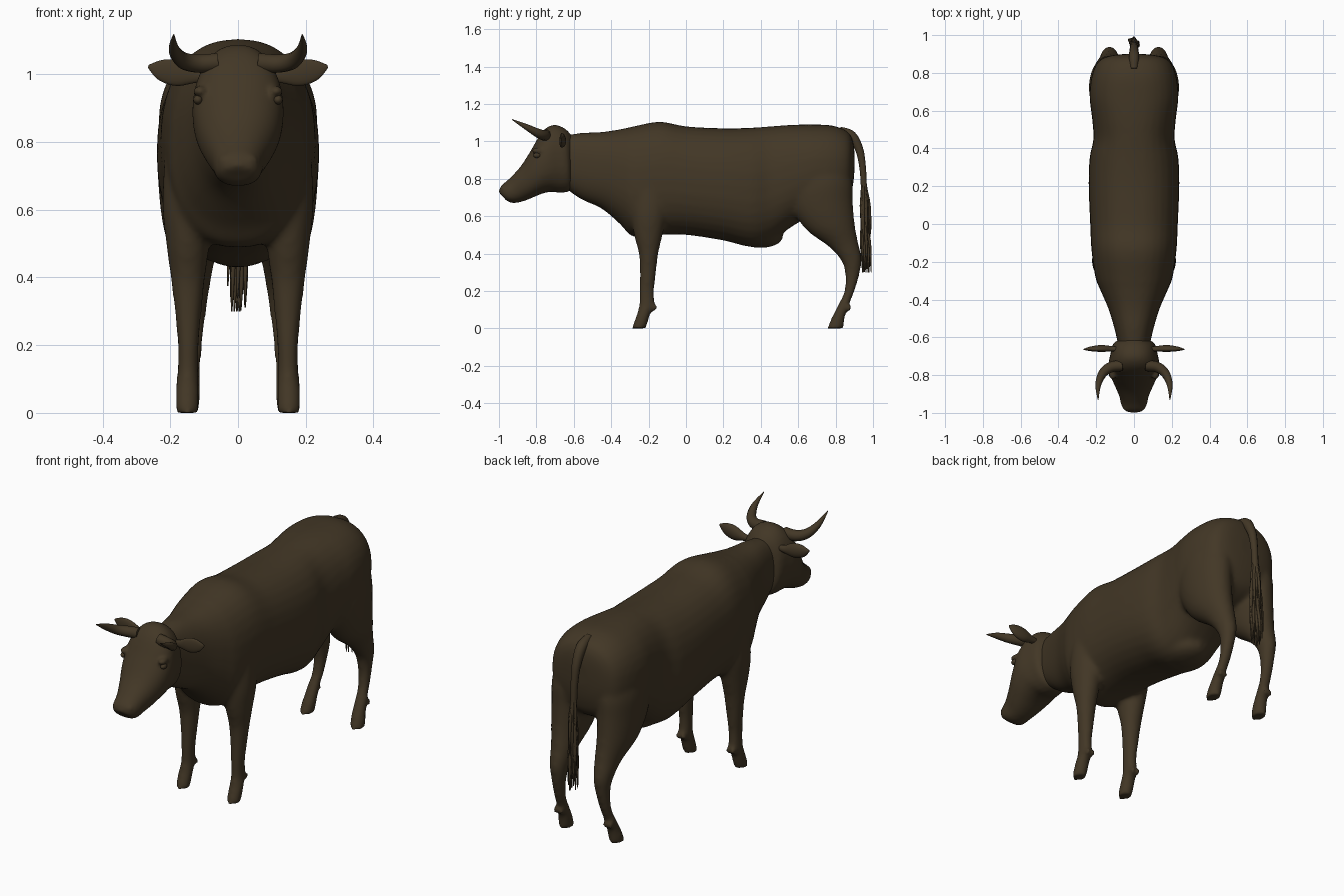
import bpy, bmesh, math, random
from mathutils import Vector

cube = bpy.data.objects.get("Cube")
if cube:
    bpy.data.objects.remove(cube, do_unlink=True)

random.seed(4)
HIDE_COLOUR = (0.055, 0.038, 0.019, 1)
hide = bpy.data.materials.new("dark brown hide")
hide.use_nodes = True
hide.diffuse_color = HIDE_COLOUR
shader = hide.node_tree.nodes["Principled BSDF"]
shader.inputs["Base Color"].default_value = HIDE_COLOUR
shader.inputs["Roughness"].default_value = 0.8


def spline(rows, steps=4):
    """Smooth interpolation through rows of numbers."""
    out = []
    for i in range(len(rows) - 1):
        a, b = rows[max(i - 1, 0)], rows[i]
        c, d = rows[i + 1], rows[min(i + 2, len(rows) - 1)]
        for s in range(steps):
            t = s / steps
            out.append([q + t / 2 * (r - p + t * (2 * p - 5 * q + 4 * r - e + t * (3 * (q - r) + e - p)))
                        for p, q, r, e in zip(a, b, c, d)])
    return out + [list(rows[-1])]


def loft(bm, rings, power=2.0, cup=1.0, sides=32):
    """Skin over rings given as centre, first half axis, second half axis."""
    def bend(v):
        return math.copysign(abs(v) ** (2 / power), v)
    loops = []
    for centre, u, v in rings:
        loop = []
        for k in range(sides):
            a = math.tau * k / sides
            s = bend(math.sin(a))
            loop.append(bm.verts.new(centre + u * bend(math.cos(a)) + v * (s * cup if s < 0 else s)))
        loops.append(loop)
    for lo, hi in zip(loops, loops[1:]):
        for k in range(sides):
            n = (k + 1) % sides
            bm.faces.new((lo[k], lo[n], hi[n], hi[k]))
    bm.faces.new(loops[0][::-1])
    bm.faces.new(loops[-1])


def slices(rows, side=1):
    """Rows: first edge y, z; second edge y, z; centre x; half width."""
    for ya, za, yb, zb, x, w in spline(rows):
        yield (Vector((side * x, (ya + yb) / 2, (za + zb) / 2)),
               Vector((0, (ya - yb) / 2, (za - zb) / 2)), Vector((w, 0, 0)))


def ball(bm, centre, scale):
    made = bmesh.ops.create_uvsphere(bm, u_segments=20, v_segments=12, radius=1)["verts"]
    bmesh.ops.scale(bm, vec=scale, verts=made)
    bmesh.ops.translate(bm, vec=centre, verts=made)


def finish(bm, name):
    bmesh.ops.recalc_face_normals(bm, faces=bm.faces)
    mesh = bpy.data.meshes.new(name)
    bm.to_mesh(mesh)
    bm.free()
    mesh.materials.append(hide)
    for poly in mesh.polygons:
        poly.use_smooth = True
    obj = bpy.data.objects.new(name, mesh)
    bpy.context.collection.objects.link(obj)
    return obj


def fuse(obj, voxel, rounds):
    """Melt overlapping volumes into one soft skin."""
    remesh = obj.modifiers.new("fuse", "REMESH")
    remesh.mode = "VOXEL"
    remesh.voxel_size = voxel
    remesh.use_smooth_shade = True
    soft = obj.modifiers.new("soften", "SMOOTH")
    soft.factor = 0.5
    soft.iterations = rounds


def tube(name, strands):
    """Tapered round strands; each is a list of x, y, z, radius."""
    curve = bpy.data.curves.new(name, "CURVE")
    curve.dimensions = "3D"
    curve.bevel_depth = 1
    curve.bevel_resolution = 3
    curve.use_fill_caps = True
    for points in strands:
        line = curve.splines.new("POLY")
        line.points.add(len(points) - 1)
        for p, (x, y, z, r) in zip(line.points, points):
            p.co = (x, y, z, 1)
            p.radius = r
        line.use_smooth = True
    curve.materials.append(hide)
    obj = bpy.data.objects.new(name, curve)
    bpy.context.collection.objects.link(obj)


# Trunk and neck: y, belly height, back height, half width
TRUNK = [(-.66, .76, 1.03, .08), (-.56, .69, 1.045, .102), (-.45, .64, 1.05, .135),
         (-.35, .555, 1.065, .178), (-.28, .49, 1.08, .205), (-.14, .5, 1.105, .225),
         (0, .5, 1.08, .232), (.2, .47, 1.07, .24), (.35, .435, 1.073, .235),
         (.45, .46, 1.08, .215), (.56, .54, 1.088, .222), (.67, .6, 1.09, .235),
         (.78, .62, 1.085, .225), (.86, .67, 1.055, .19), (.89, .75, 1.01, .13),
         (.9, .83, .95, .05)]
# Legs: front edge, back edge, centre x, half width
FORELEG = [(-.28, .8, -.08, .8, .14, .075), (-.29, .62, -.1, .62, .15, .073),
           (-.278, .5, -.125, .5, .148, .064), (-.252, .4, -.148, .4, .148, .051),
           (-.247, .3, -.16, .3, .147, .04), (-.25, .2, -.17, .2, .147, .031),
           (-.252, .12, -.168, .13, .148, .031), (-.272, .05, -.193, .07, .15, .035),
           (-.292, 0, -.213, 0, .15, .033)]
HINDLEG = [(.63, .95, .84, .95, .12, .07), (.56, .8, .887, .8, .13, .105),
           (.56, .66, .892, .68, .135, .1), (.64, .53, .902, .56, .135, .085),
           (.76, .44, .918, .47, .13, .062), (.825, .37, .938, .38, .13, .047),
           (.85, .3, .932, .31, .13, .037), (.847, .2, .905, .21, .135, .03),
           (.81, .12, .877, .14, .14, .031), (.775, .05, .852, .07, .145, .035),
           (.755, 0, .842, 0, .15, .034)]

bm = bmesh.new()
loft(bm, slices([(y, hi, y, lo, 0, w) for y, lo, hi, w in TRUNK]), power=2.35)
for side in (-1, 1):
    for leg, heel in ((FORELEG, -.168), (HINDLEG, .872)):
        loft(bm, slices(leg, side))
        # Dewclaws
        for shift in (-.016, .016):
            ball(bm, (side * .148 + shift, heel, .11), (.013, .016, .018))
ball(bm, (0, .4, .49), (.11, .12, .06))  # udder
fuse(finish(bm, "body_and_legs"), .012, 8)

# Head: brow edge, jaw edge, centre x, half width
HEAD = [(-.61, 1.03, -.61, .77, 0, .07), (-.65, 1.07, -.62, .735, 0, .11),
        (-.71, 1.088, -.67, .725, 0, .125), (-.77, 1.05, -.72, .73, 0, .135),
        (-.83, .95, -.77, .72, 0, .125), (-.885, .865, -.83, .695, 0, .1),
        (-.945, .8, -.87, .68, 0, .078), (-.985, .765, -.92, .67, 0, .068),
        (-1, .735, -.955, .68, 0, .05), (-.995, .72, -.975, .7, 0, .02)]
bm = bmesh.new()
loft(bm, slices(HEAD), power=2.25)
for side in (-1, 1):
    ball(bm, (side * .112, -.795, .95), (.022, .03, .016))  # brow
    ball(bm, (side * .036, -.972, .745), (.022, .02, .02))  # nostril wing
fuse(finish(bm, "head"), .009, 5)

# Ears: distance out, height, half height, half depth
EAR = [(.09, .995, .014, .016), (.13, .995, .022, .02), (.165, 1, .034, .024),
       (.2, 1.008, .036, .022), (.235, 1.016, .026, .015), (.265, 1.024, .004, .004)]
HORN = [(.06, -.75, 1.035, .029), (.12, -.757, 1.032, .028), (.165, -.79, 1.043, .024),
        (.189, -.85, 1.075, .016), (.19, -.93, 1.117, .002)]
for side, label in ((1, "left"), (-1, "right")):
    bm = bmesh.new()
    loft(bm, [(Vector((side * x, -.665, z)), Vector((side * -h * .3, 0, h)), Vector((0, d, 0)))
              for x, z, h, d in spline(EAR)], cup=.5, sides=20)
    finish(bm, label + "_ear")
    bm = bmesh.new()
    ball(bm, (side * .118, -.797, .925), (.014, .02, .014))
    finish(bm, label + "_eye")
    tube(label + "_horn", [[(side * x, y, z, r) for x, y, z, r in spline(HORN, 6)]])

# Tail and its tuft of hair
TAIL = [(0, .82, 1.06, .02), (0, .885, 1.03, .027), (0, .925, .96, .023),
        (0, .942, .88, .019), (0, .95, .78, .017), (0, .955, .6, .016), (0, .965, .42, .008)]
tube("tail", [spline(TAIL, 6)])
strands = []
for i in range(46):
    a = random.uniform(0, math.tau)
    spread = random.uniform(.4, 1)
    top = random.uniform(.5, .8)
    end = max(.3, top - random.uniform(.18, .34))
    dx, dy = math.cos(a) * spread, math.sin(a) * spread
    strands.append(spline([(dx * .012, .952 + dy * .014, top, .004),
                           (dx * .028, .957 + dy * .026, top * .6 + end * .4, .008),
                           (dx * .032 - .004, .962 + dy * .028, end, .002)], 3))
tube("tail_tuft", strands)
